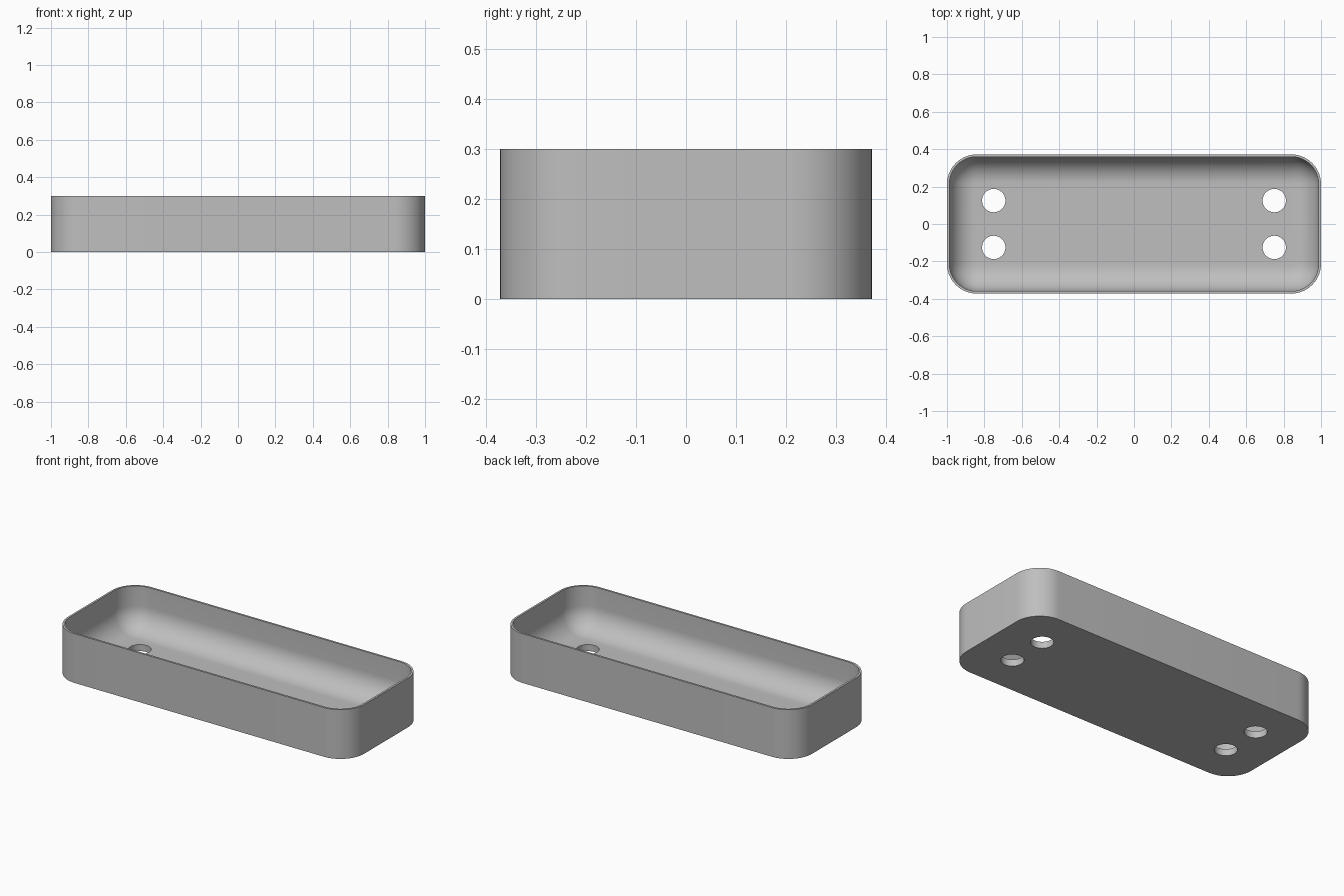
import bpy, bmesh
from math import sin, cos, pi

if "Cube" in bpy.data.objects:
    bpy.data.objects.remove(bpy.data.objects["Cube"], do_unlink=True)

HALF_X, HALF_Y, HEIGHT = 1.0, 0.372, 0.3
CORNER, WALL, FLOOR, FILLET = 0.16, 0.0125, 0.04, 0.14
SEGS = 14

grey = bpy.data.materials.new("plain_grey")
grey.use_nodes = True
colour = (0.52, 0.52, 0.52, 1)
grey.diffuse_color = colour
grey.node_tree.nodes["Principled BSDF"].inputs["Base Color"].default_value = colour


def rounded_loop(bm, inset, z):
    """Ring of vertices on a rounded rectangle, inset from the outer wall."""
    r = CORNER - inset
    ring = []
    for q, (sx, sy) in enumerate([(1, 1), (-1, 1), (-1, -1), (1, -1)]):
        for i in range(SEGS + 1):
            a = (q + i / SEGS) * pi / 2
            ring.append(bm.verts.new((sx * (HALF_X - CORNER) + r * cos(a),
                                      sy * (HALF_Y - CORNER) + r * sin(a), z)))
    return ring


# Tray section: outer wall, rim, inner wall, then the rounded foot of the wall
section = [(0, 0), (0, HEIGHT), (WALL, HEIGHT)]
for i in range(SEGS + 1):
    a = i / SEGS * pi / 2
    section.append((WALL + FILLET * (1 - cos(a)), FLOOR + FILLET * (1 - sin(a))))

bm = bmesh.new()
rings = [rounded_loop(bm, inset, z) for inset, z in section]
for low, high in zip(rings, rings[1:]):
    for i in range(len(low)):
        j = (i + 1) % len(low)
        bm.faces.new((low[i], low[j], high[j], high[i]))
bm.faces.new(list(reversed(rings[0])))
bm.faces.new(rings[-1])
bmesh.ops.recalc_face_normals(bm, faces=bm.faces)
mesh = bpy.data.meshes.new("tray")
bm.to_mesh(mesh)
bm.free()
tray = bpy.data.objects.new("tray", mesh)
bpy.context.collection.objects.link(tray)
mesh.materials.append(grey)

# Four drain holes through the floor
for sx in (-1, 1):
    for sy in (-1, 1):
        bpy.ops.mesh.primitive_cylinder_add(vertices=48, radius=0.0625, depth=0.2,
                                            location=(sx * 0.75, sy * 0.125, 0))
        cutter = bpy.context.object
        cutter.name = "hole_cutter"
        cutter.data.materials.append(grey)
        cut = tray.modifiers.new("hole", "BOOLEAN")
        cut.operation, cut.solver, cut.object = "DIFFERENCE", "EXACT", cutter
        bpy.ops.object.select_all(action="DESELECT")
        tray.select_set(True)
        bpy.context.view_layer.objects.active = tray
        bpy.ops.object.modifier_apply(modifier=cut.name)
        bpy.data.objects.remove(cutter, do_unlink=True)

bpy.ops.object.shade_smooth_by_angle(angle=pi / 6)
